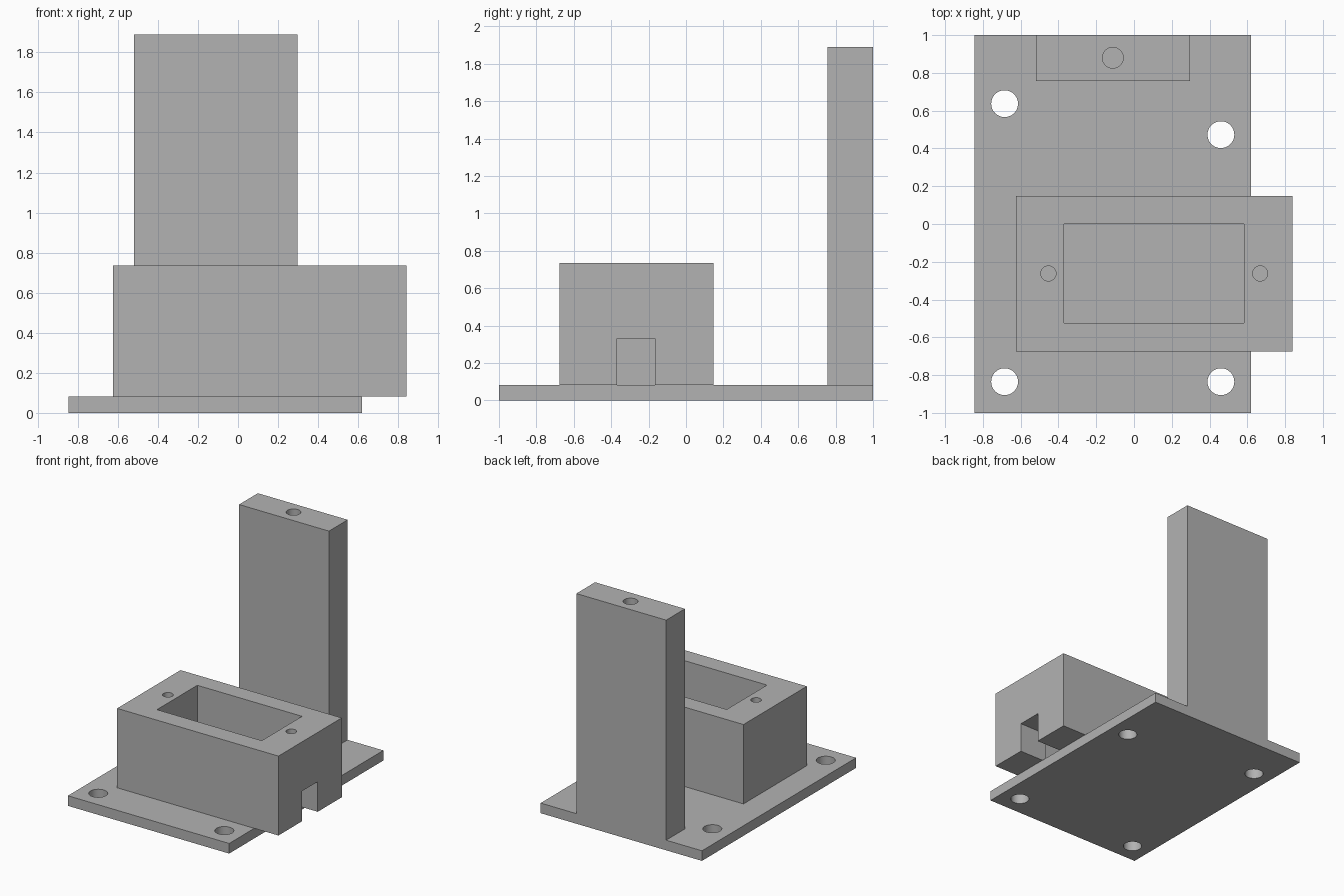
import bpy
import math

cube = bpy.data.objects.get("Cube")
if cube:
    bpy.data.objects.remove(cube, do_unlink=True)

grey = bpy.data.materials.new("plain grey")
grey.use_nodes = True
colour = (0.45, 0.45, 0.45, 1)
grey.diffuse_color = colour
grey.node_tree.nodes["Principled BSDF"].inputs["Base Color"].default_value = colour


def block(name, x, y, z):
    """Box given by its (low, high) range on each axis."""
    spans = (x, y, z)
    bpy.ops.mesh.primitive_cube_add(size=1, location=[(a + b) / 2 for a, b in spans])
    ob = bpy.context.object
    ob.name = name
    ob.scale = [b - a for a, b in spans]
    bpy.ops.object.transform_apply(location=True, rotation=False, scale=True)
    ob.data.materials.append(grey)
    return ob


def drill(x, y, radius, low, high):
    """Upright round cutter."""
    bpy.ops.mesh.primitive_cylinder_add(vertices=48, radius=radius, depth=high - low,
                                        location=(x, y, (low + high) / 2))
    ob = bpy.context.object
    ob.data.materials.append(grey)
    return ob


def cut(part, cutters):
    """Subtract the cutters from a part and discard them."""
    bpy.ops.object.select_all(action="DESELECT")
    part.select_set(True)
    bpy.context.view_layer.objects.active = part
    for cutter in cutters:
        cutter.hide_render = True
        mod = part.modifiers.new("cut", "BOOLEAN")
        mod.operation = "DIFFERENCE"
        mod.solver = "EXACT"
        mod.object = cutter
        bpy.ops.object.modifier_apply(modifier=mod.name)
        bpy.data.objects.remove(cutter, do_unlink=True)
    bpy.ops.object.shade_smooth_by_angle(angle=math.radians(30))


BASE = 0.083
BOX_TOP = 0.735
POST_TOP = 1.89

# Base plate with four mounting holes
base = block("base_plate", (-0.845, 0.62), (-1, 1), (0, BASE))
mounts = [(-0.685, -0.835), (0.46, -0.835), (-0.685, 0.637), (0.46, 0.473)]
cut(base, [drill(x, y, 0.071, -0.1, 0.2) for x, y in mounts])

# Holder box with open pocket, cable slot and two screw holes
holder = block("holder_box", (-0.625, 0.84), (-0.675, 0.147), (BASE, BOX_TOP))
pocket = block("pocket_cutter", (-0.37, 0.582), (-0.523, 0), (0, 1))
slot = block("slot_cutter", (0.5, 1), (-0.37, -0.165), (0, 0.33))
screws = [drill(x, -0.262, 0.04, BOX_TOP - 0.4, 1) for x in (-0.453, 0.668)]
cut(holder, [pocket, slot] + screws)

# Tall rear post with a screw hole in its top
post = block("rear_post", (-0.52, 0.296), (0.757, 1), (BASE, POST_TOP))
cut(post, [drill(-0.112, 0.88, 0.055, POST_TOP - 0.4, 2)])
